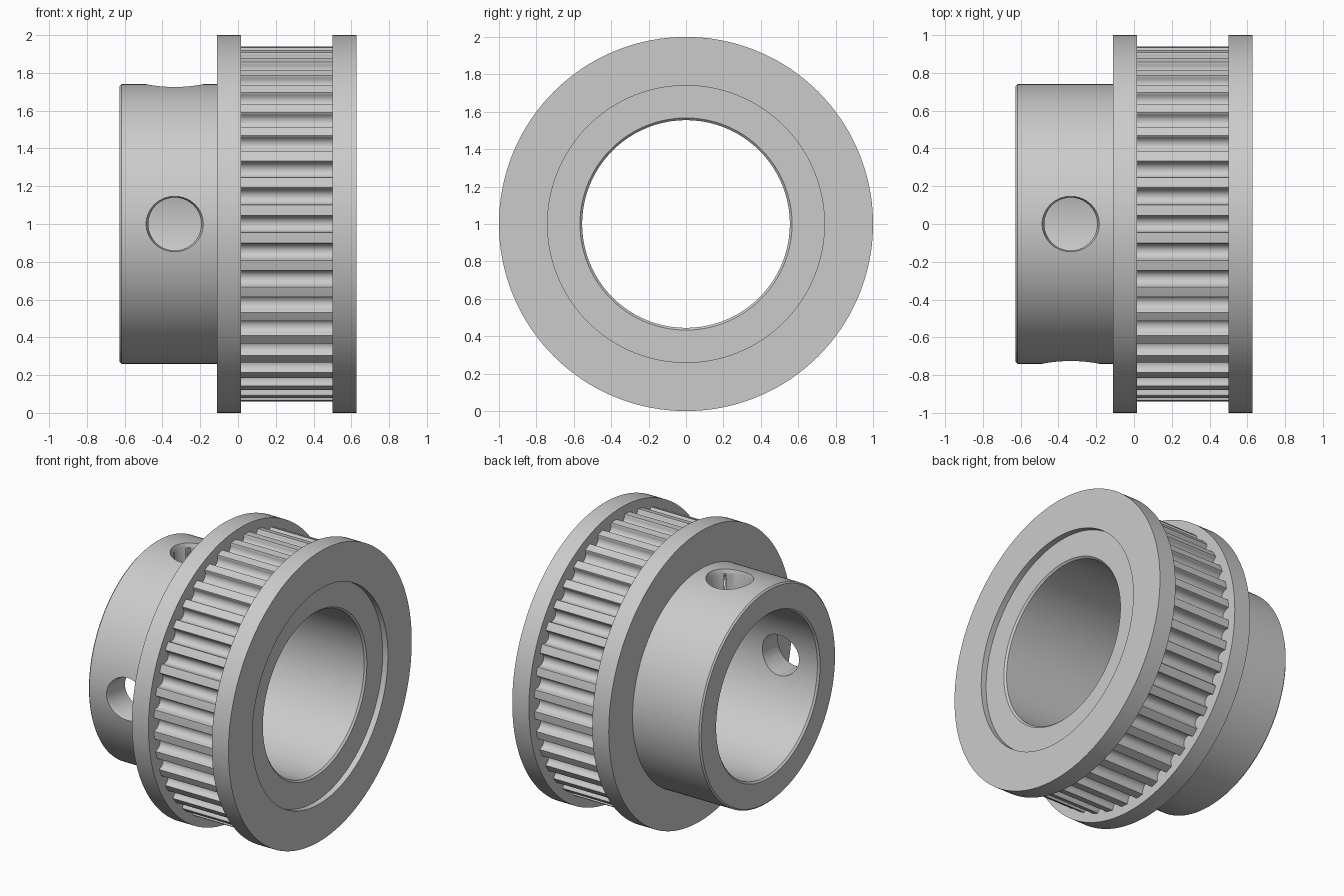
import bpy, bmesh
from math import sin, cos, pi
from mathutils import Vector

if "Cube" in bpy.data.objects:
    bpy.data.objects.remove(bpy.data.objects["Cube"])

TEETH, TIP_R, HALF_W = 40, 0.94, 0.627
PITCH = 2 * pi / TEETH

# Half of one round-bottomed belt groove: (sideways offset, depth below tooth tip)
half = [(.042 * sin(t * pi / 12), .014 + .042 * cos(t * pi / 12)) for t in range(6)]
half += [(.0421, .014), (.0435, .004), (.046, 0)]
groove = [(-w, d) for w, d in reversed(half[1:])] + half + [(TIP_R * PITCH / 2, 0)]
stations = [(k * PITCH + w / TIP_R, TIP_R - d) for k in range(TEETH) for w, d in groove]

# Closed section around the x axis: (x, radius); radius None follows the teeth
section = [
    (-HALF_W, .567), (-HALF_W, .73), (-HALF_W + .01, .74), (-.11, .74),   # hub
    (-.11, 1), (.016, 1),                                               # inner flange
    (.016, None), (.5, None),                                           # toothed band
    (.5, 1), (HALF_W, 1),                                               # outer flange
    (HALF_W, .74), (HALF_W - .04, .74),                                 # shallow recess
    (HALF_W - .04, .567), (HALF_W - .052, .555), (-HALF_W + .012, .555),  # bore
]


def lathe(name, section, stations):
    bm = bmesh.new()
    rings = []
    for a, tooth_r in stations:
        ring = []
        for x, r in section:
            r = tooth_r if r is None else r
            ring.append(bm.verts.new((x, r * cos(a), 1 + r * sin(a))))
        rings.append(ring)
    n = len(section)
    for i, ring in enumerate(rings):
        nxt = rings[(i + 1) % len(rings)]
        for j in range(n):
            k = (j + 1) % n
            bm.faces.new((ring[j], ring[k], nxt[k], nxt[j]))
    bmesh.ops.recalc_face_normals(bm, faces=bm.faces)
    mesh = bpy.data.meshes.new(name)
    bm.to_mesh(mesh)
    bm.free()
    obj = bpy.data.objects.new(name, mesh)
    bpy.context.collection.objects.link(obj)
    return obj


def cut(target, direction, rotation, r1, r2, start, end):
    loc = Vector((-.335, 0, 1)) + Vector(direction) * (start + end) / 2
    bpy.ops.mesh.primitive_cone_add(vertices=64, radius1=r1, radius2=r2,
                                    depth=end - start, location=loc, rotation=rotation)
    cutter = bpy.context.object
    cutter.name = "screw_hole_cutter"
    cutter.hide_render = True
    mod = target.modifiers.new("screw_hole", 'BOOLEAN')
    mod.operation, mod.solver, mod.object = 'DIFFERENCE', 'EXACT', cutter
    bpy.context.view_layer.objects.active = target
    bpy.ops.object.modifier_apply(modifier=mod.name)
    bpy.data.objects.remove(cutter)


pulley = lathe("toothed_pulley", section, stations)

# Two set-screw holes in the hub, top and front, each with a small chamfer
for direction, rotation in (((0, 0, 1), (0, 0, 0)), ((0, -1, 0), (pi / 2, 0, 0))):
    cut(pulley, direction, rotation, .14, .14, .3, .85)
    cut(pulley, direction, rotation, .135, .163, .69, .775)

# Light grey metal
metal = bpy.data.materials.new("light_metal")
metal.diffuse_color = (.8, .8, .81, 1)
metal.use_nodes = True
metal.node_tree.nodes["Principled BSDF"].inputs["Base Color"].default_value = metal.diffuse_color
pulley.data.materials.clear()
pulley.data.materials.append(metal)

bpy.ops.object.select_all(action='DESELECT')
pulley.select_set(True)
bpy.context.view_layer.objects.active = pulley
bpy.ops.object.shade_smooth_by_angle(angle=pi / 6)
